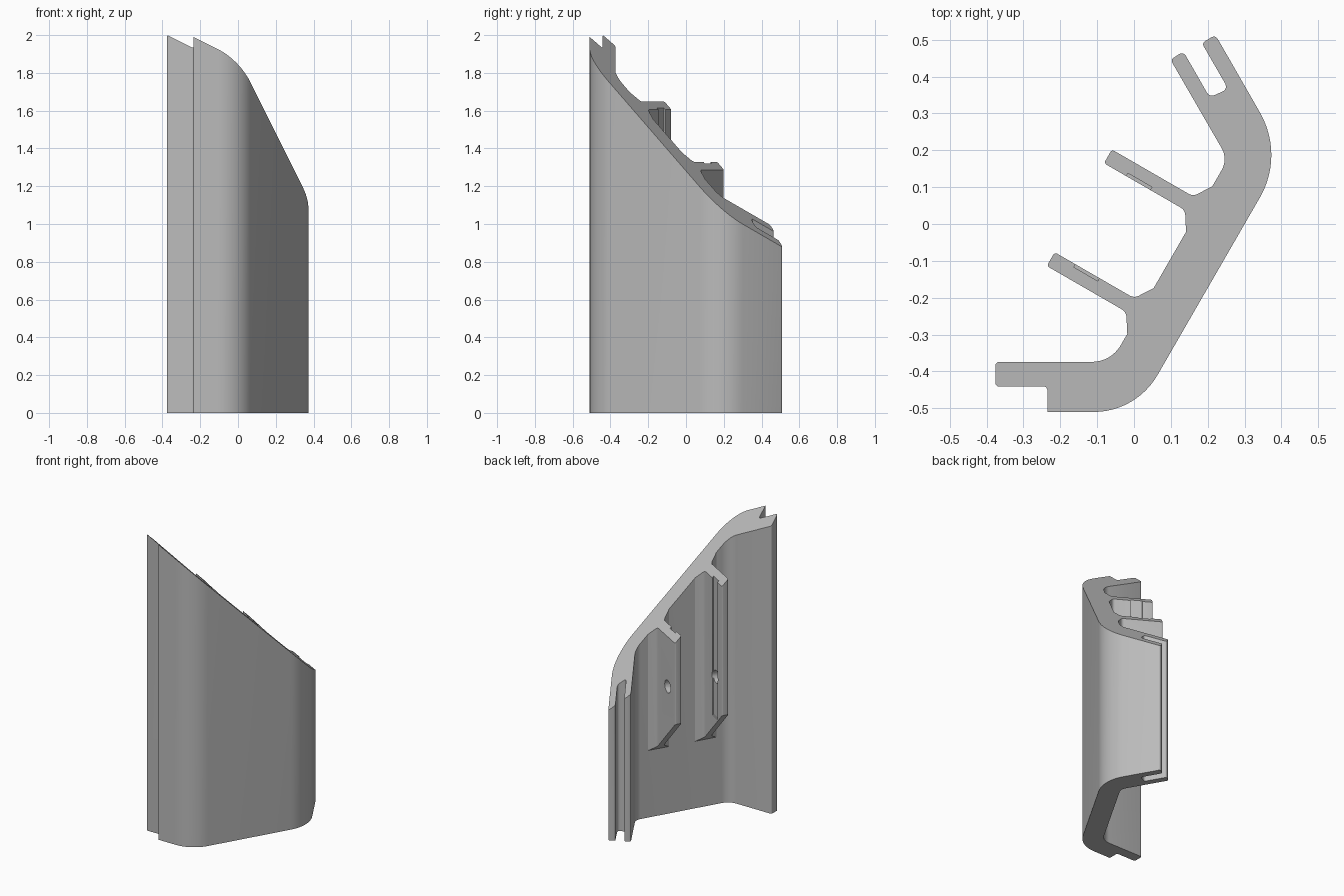
import bpy, bmesh, math
from mathutils import Vector, Matrix

if "Cube" in bpy.data.objects:
    bpy.data.objects.remove(bpy.data.objects["Cube"], do_unlink=True)

grey = bpy.data.materials.new("plain grey")
grey.use_nodes = True
grey.diffuse_color = (0.5, 0.5, 0.5, 1)
grey.node_tree.nodes["Principled BSDF"].inputs["Base Color"].default_value = (0.5, 0.5, 0.5, 1)

# Directions in plan: U points along the ribs, V along the slanted wall
U = Vector((-math.sqrt(3) / 2, 0.5))
V = Vector((0.5, math.sqrt(3) / 2))


def slanted_top(p):
    return 1.431 - p.dot(V)


def rib_underside(p):
    return 0.585 + p.dot(U)


def rounded(corners):
    """Turn (x, y, radius) corners into an outline with arcs."""
    out = []
    n = len(corners)
    for i, (x, y, r) in enumerate(corners):
        p = Vector((x, y))
        a = (Vector(corners[i - 1][:2]) - p).normalized()
        b = (Vector(corners[(i + 1) % n][:2]) - p).normalized()
        if r == 0:
            out.append(p)
            continue
        half = a.angle(b) / 2
        centre = p + (a + b).normalized() * r / math.sin(half)
        start = p + a * r / math.tan(half) - centre
        end = p + b * r / math.tan(half) - centre
        turn = -start.angle_signed(end)
        steps = 12 if r > 0.05 else 4
        for k in range(steps + 1):
            out.append(centre + Matrix.Rotation(turn * k / steps, 2) @ start)
    return out


def prism(name, outline, bottom, top):
    """Solid between two sloping planes over a plan outline."""
    bm = bmesh.new()
    low = [bm.verts.new((p.x, p.y, bottom(p))) for p in outline]
    high = [bm.verts.new((p.x, p.y, top(p))) for p in outline]
    n = len(outline)
    bm.faces.new(low[::-1])
    bm.faces.new(high)
    for i in range(n):
        j = (i + 1) % n
        bm.faces.new((low[i], low[j], high[j], high[i]))
    bmesh.ops.recalc_face_normals(bm, faces=bm.faces)
    mesh = bpy.data.meshes.new(name)
    bm.to_mesh(mesh)
    bm.free()
    mesh.materials.append(grey)
    obj = bpy.data.objects.new(name, mesh)
    bpy.context.collection.objects.link(obj)
    return obj


def cut(obj, cutter):
    mod = obj.modifiers.new("cut", "BOOLEAN")
    mod.operation = "DIFFERENCE"
    mod.solver = "EXACT"
    mod.object = cutter
    bpy.context.view_layer.update()
    graph = bpy.context.evaluated_depsgraph_get()
    mesh = bpy.data.meshes.new_from_object(obj.evaluated_get(graph))
    obj.modifiers.clear()
    obj.data = mesh
    bpy.data.objects.remove(cutter, do_unlink=True)


def smooth(obj):
    bpy.ops.object.select_all(action="DESELECT")
    obj.select_set(True)
    bpy.context.view_layer.objects.active = obj
    bpy.ops.object.shade_smooth_by_angle(angle=math.radians(30))


# Bent wall with a stepped front flange and a forked rear edge
wall = prism("bent_wall", rounded([
    (-0.235, -0.51, 0), (0.006, -0.51, 0.2), (0.408, 0.187, 0.23),
    (0.221, 0.513, 0.012), (0.184, 0.491, 0.01), (0.256, 0.366, 0.015),
    (0.205, 0.344, 0.015), (0.134, 0.468, 0.012), (0.099, 0.446, 0.01),
    (0.255, 0.176, 0.06), (-0.062, -0.374, 0.09), (-0.376, -0.374, 0.01),
    (-0.376, -0.441, 0.01), (-0.235, -0.441, 0.01),
]), lambda p: 0, slanted_top)
smooth(wall)


def rib(name, v0, v1, tip, groove_v):
    """Rib flared at its root, with a shallow groove and a through hole."""
    root = -0.133
    mid = (v0 + v1) / 2
    half = (v1 - v0) / 2
    plan = [(root - 0.004, -half - 0.05, 0), (root, -half - 0.05, 0),
            (root + 0.032, -half, 0.025), (tip, -half, 0.008)]
    plan += [(u, -v, r) for u, v, r in reversed(plan)]
    corners = [(*(U * u + V * (mid + v)), r) for u, v, r in plan]
    obj = prism(name, rounded(corners), rib_underside, slanted_top)

    box = [U * u + V * (groove_v + v) for u, v in
           ((0.008, -0.009), (0.083, -0.009), (0.083, 0.009), (0.008, 0.009))]
    cut(obj, prism("groove_cutter", box, lambda p: 0.68, lambda p: 2.2))

    spot = U * 0.045 + V * mid
    turn = Vector((V.x, V.y, 0)).to_track_quat("Z", "Y")
    bpy.ops.mesh.primitive_cylinder_add(
        vertices=32, radius=0.042, depth=0.2,
        location=(spot.x, spot.y, 0.95), rotation=turn.to_euler())
    drill = bpy.context.object
    drill.data.materials.append(grey)
    cut(obj, drill)
    smooth(obj)


# Two parallel ribs whose grooves face each other's outer and inner sides
rib("rear_rib", 0.102, 0.145, 0.153, 0.102)
rib("front_rib", -0.217, -0.174, 0.148, -0.174)
